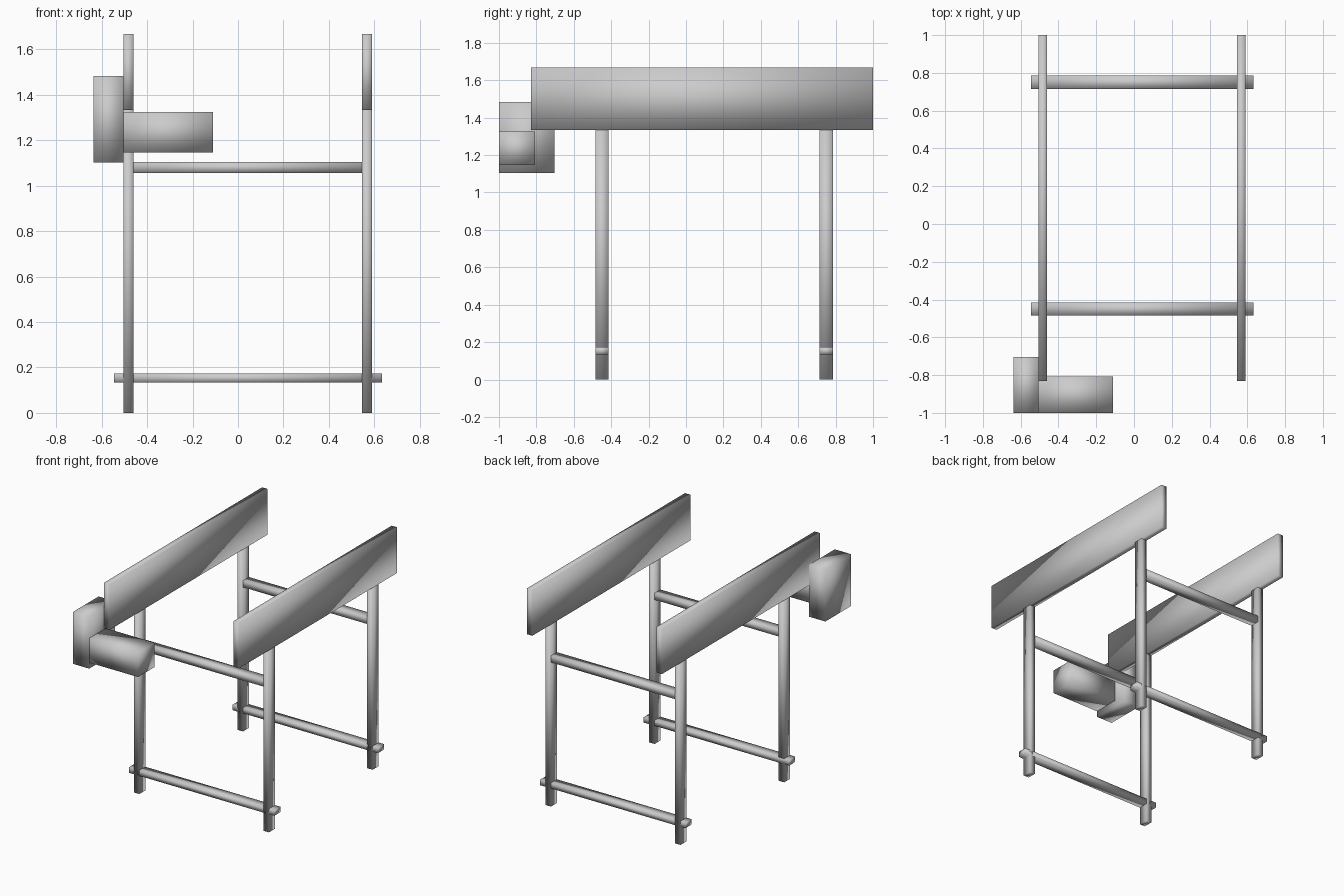
import bpy
import bmesh
from mathutils import Matrix, Vector

if "Cube" in bpy.data.objects:
    bpy.data.objects.remove(bpy.data.objects["Cube"])


def box(name, x, y, z):
    """Soft-shaded box given by its (min, max) range on each axis."""
    lo, hi = (Vector(c) for c in zip(x, y, z))
    bm = bmesh.new()
    bmesh.ops.create_cube(bm, size=1.0,
                          matrix=Matrix.Diagonal((*(hi - lo), 1.0)))
    for f in bm.faces:
        f.smooth = True
    mesh = bpy.data.meshes.new(name)
    bm.to_mesh(mesh)
    bm.free()
    ob = bpy.data.objects.new(name, mesh)
    ob.location = (lo + hi) / 2
    bpy.context.collection.objects.link(ob)
    return ob


SIDES = {"left": (-0.505, -0.46), "right": (0.545, 0.59)}
ROWS = {"front": (-0.485, -0.415), "back": (0.715, 0.785)}

# Long side boards on top, each carried by two legs
for side, x in SIDES.items():
    box(f"{side}_board", x, (-0.83, 1.0), (1.333, 1.667))
    for row, y in ROWS.items():
        box(f"{row}_{side}_leg", x, y, (0.0, 1.333))

# Cross rails: upper ones between the legs, lower ones through them
for row, y in ROWS.items():
    box(f"{row}_upper_rail", (-0.46, 0.545), y, (1.056, 1.104))
    box(f"{row}_lower_rail", (-0.545, 0.633), y, (0.133, 0.173))

# Drive unit on the front left corner: gearbox and motor
box("gearbox", (-0.637, -0.505), (-1.0, -0.703), (1.103, 1.483))
box("motor", (-0.505, -0.11), (-1.0, -0.807), (1.147, 1.325))
